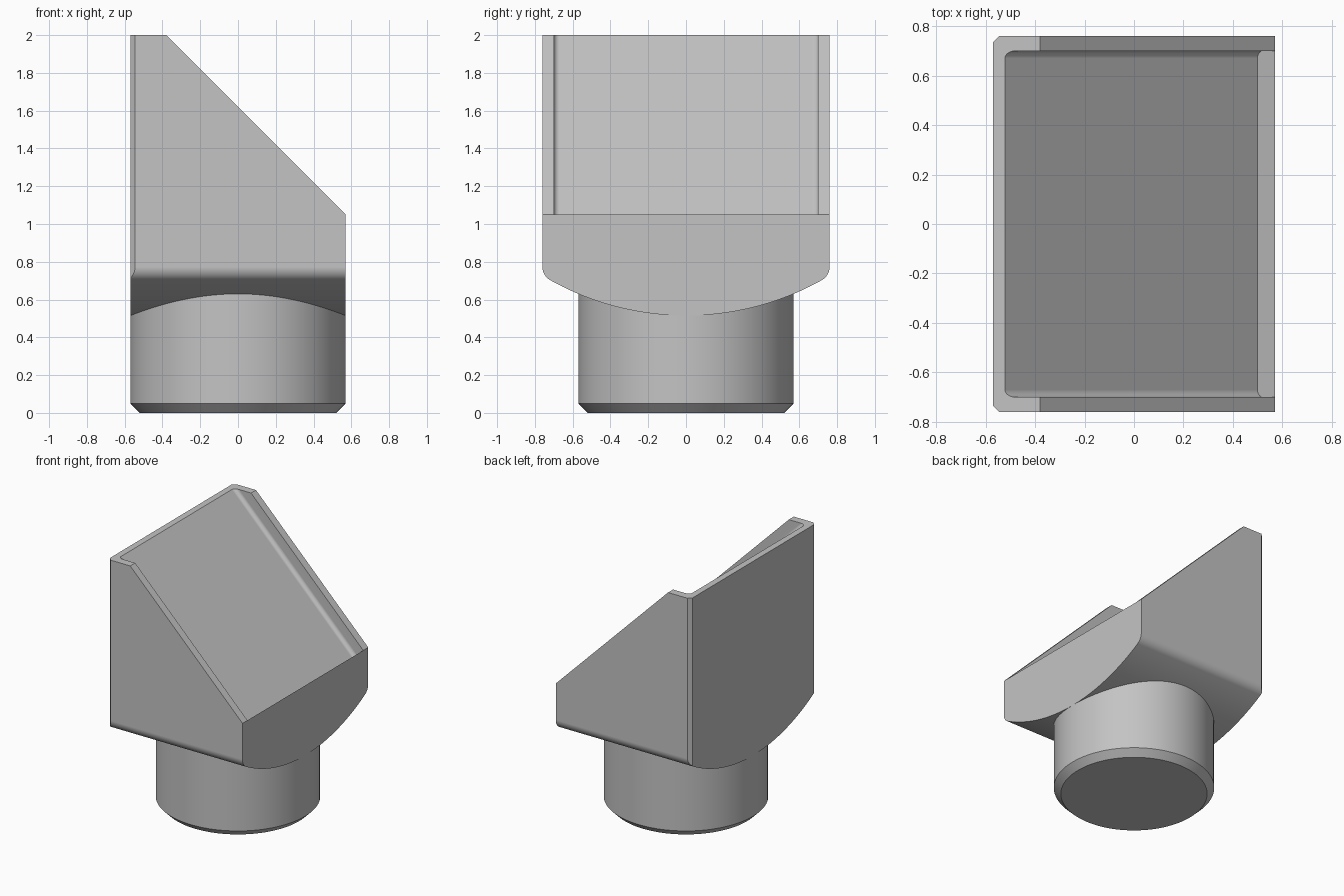
import bpy, bmesh, math
from mathutils import Vector

old = bpy.data.objects.get("Cube")
if old:
    bpy.data.objects.remove(old, do_unlink=True)

HALF_X, HALF_Y, TOP = 0.57, 0.76, 2.0
LIP_Z = 1.05                       # height of the low end of the slope
BELLY_Z, BELLY_R, EDGE_R = 0.515, 1.47, 0.08

grey = bpy.data.materials.new("light_grey")
grey.use_nodes = True
grey.diffuse_color = (0.55, 0.55, 0.55, 1)
grey.node_tree.nodes["Principled BSDF"].inputs["Base Color"].default_value = (0.55, 0.55, 0.55, 1)


def arc(cy, cz, r, a0, a1, n):
    """Points on an arc; angles are measured from straight down."""
    steps = [a0 + (a1 - a0) * i / n for i in range(n + 1)]
    return [(cy + r * math.sin(a), cz - r * math.cos(a)) for a in steps]


def extrude_profile(points, origin, side, up, sweep):
    """Solid made by sweeping a closed 2D profile along a vector."""
    bm = bmesh.new()
    face = bm.faces.new([bm.verts.new(origin + side * a + up * b) for a, b in points])
    grown = bmesh.ops.extrude_face_region(bm, geom=[face])["geom"]
    bmesh.ops.translate(bm, vec=sweep, verts=[g for g in grown if isinstance(g, bmesh.types.BMVert)])
    bmesh.ops.recalc_face_normals(bm, faces=bm.faces)
    return bm


def make_object(name, bm):
    mesh = bpy.data.meshes.new(name)
    bm.to_mesh(mesh)
    bm.free()
    mesh.materials.append(grey)
    obj = bpy.data.objects.new(name, mesh)
    bpy.context.collection.objects.link(obj)
    return obj


def smooth(obj):
    bpy.ops.object.select_all(action="DESELECT")
    obj.select_set(True)
    bpy.context.view_layer.objects.active = obj
    bpy.ops.object.shade_smooth_by_angle(angle=math.radians(25))
    obj.modifiers.new("even_shading", "WEIGHTED_NORMAL").keep_sharp = True


X, Y, Z = Vector((1, 0, 0)), Vector((0, 1, 0)), Vector((0, 0, 1))
lip = Vector((HALF_X, 0, LIP_Z))
slope_normal = (X + Z).normalized()
uphill = (Z - X).normalized()

# Head: curved belly, rounded lower edges and straight sides
belly_cz = BELLY_Z + BELLY_R
edge_y = HALF_Y - EDGE_R
reach = BELLY_R - EDGE_R
turn = math.asin(edge_y / reach)
edge_z = belly_cz - math.sqrt(reach ** 2 - edge_y ** 2)
quarter = math.pi / 2
profile = arc(-edge_y, edge_z, EDGE_R, -quarter, -turn, 10)
profile += arc(0, belly_cz, BELLY_R, -turn, turn, 40)[1:-1]
profile += arc(edge_y, edge_z, EDGE_R, turn, quarter, 10)
profile += [(HALF_Y, TOP), (-HALF_Y, TOP)]
bm = extrude_profile(profile, -X * HALF_X, Y, Z, X * 2 * HALF_X)

# Slice the slope and the two small upright chamfers at the back
chamfer = 0.025
cuts = [(lip, slope_normal)]
cuts += [(Vector((-HALF_X + chamfer, s * HALF_Y, 0)), Vector((-1, s, 0)).normalized()) for s in (-1, 1)]
for point, normal in cuts:
    geom = bm.verts[:] + bm.edges[:] + bm.faces[:]
    cut = bmesh.ops.bisect_plane(bm, geom=geom, plane_co=point, plane_no=normal, clear_outer=True)
    rim = [g for g in cut["geom_cut"] if isinstance(g, bmesh.types.BMEdge)]
    bmesh.ops.contextual_create(bm, geom=rim)
bmesh.ops.recalc_face_normals(bm, faces=bm.faces)
head = make_object("sloped_head", bm)

# Shallow tray sunk into the slope, with rounded floor edges
tray_y, depth, r = 0.70, 0.1, 0.03
tray = arc(-tray_y + r, -depth + r, r, -quarter, 0, 8)
tray += arc(tray_y - r, -depth + r, r, 0, quarter, 8)
tray += [(tray_y, depth), (-tray_y, depth)]
cutter = make_object("tray_cutter", extrude_profile(tray, lip, Y, slope_normal, uphill * 2))
cutter.hide_render = True
recess = head.modifiers.new("tray", "BOOLEAN")
recess.object = cutter
recess.operation = "DIFFERENCE"
recess.solver = "EXACT"
bpy.context.view_layer.objects.active = head
bpy.ops.object.modifier_apply(modifier=recess.name)
bpy.data.objects.remove(cutter, do_unlink=True)
smooth(head)

# Round plug under the head, chamfered at its foot
bm = bmesh.new()
bevel, plug_top = 0.05, 0.66
bmesh.ops.create_cone(bm, cap_ends=True, segments=96, radius1=HALF_X, radius2=HALF_X, depth=plug_top)
bmesh.ops.translate(bm, vec=Z * plug_top / 2, verts=bm.verts)
foot = [e for e in bm.edges if all(v.co.z < 0.01 for v in e.verts)]
bmesh.ops.bevel(bm, geom=foot, offset=bevel, segments=1, affect="EDGES")
smooth(make_object("round_plug", bm))
